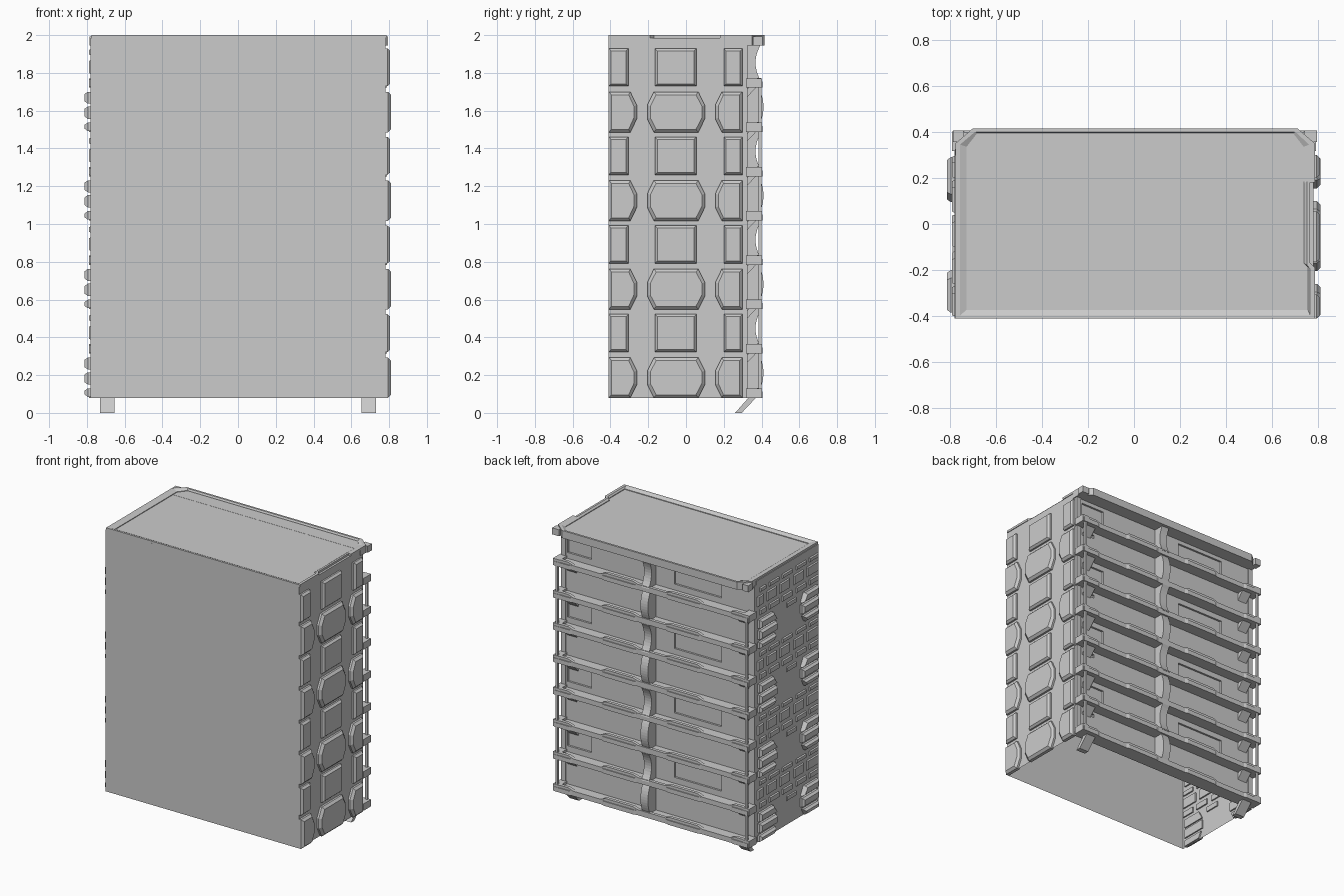
import bpy, bmesh
from mathutils import Vector

if "Cube" in bpy.data.objects:
    bpy.data.objects.remove(bpy.data.objects["Cube"])

FLOOR = 0.2345   # storey height
Z0 = 0.08        # underside of the body


def make(name, verts, faces):
    me = bpy.data.meshes.new(name)
    bm = bmesh.new()
    vs = [bm.verts.new(v) for v in verts]
    for f in faces:
        bm.faces.new([vs[i] for i in f])
    bmesh.ops.recalc_face_normals(bm, faces=bm.faces)
    bm.to_mesh(me)
    bm.free()
    ob = bpy.data.objects.new(name, me)
    bpy.context.collection.objects.link(ob)
    return ob


def loft(name, rings):
    """Closed solid through equal-length rings of points."""
    n = len(rings[0])
    faces = [list(range(n)), [(len(rings) - 1) * n + i for i in range(n)]]
    for r in range(len(rings) - 1):
        for i in range(n):
            j = (i + 1) % n
            faces.append([r * n + i, r * n + j, (r + 1) * n + j, (r + 1) * n + i])
    return make(name, [p for ring in rings for p in ring], faces)


def box(name, x0, x1, y0, y1, z0, z1):
    return loft(name, [[(x0, y0, z), (x1, y0, z), (x1, y1, z), (x0, y1, z)] for z in (z0, z1)])


def prism_x(name, pts, x0, x1):
    return loft(name, [[(x, y, z) for y, z in pts] for x in (x0, x1)])


def prism_z(name, pts, z0, z1):
    return loft(name, [[(x, y, z) for x, y in pts] for z in (z0, z1)])


def panel(name, pts, x_in, x_out, bevel):
    """Side panel: (y, z) outline standing out along x with a sloped rim."""
    ys, zs = [p[0] for p in pts], [p[1] for p in pts]
    cy, cz = (min(ys) + max(ys)) / 2, (min(zs) + max(zs)) / 2
    sy, sz = 1 - 2 * bevel / (max(ys) - min(ys)), 1 - 2 * bevel / (max(zs) - min(zs))
    small = [(cy + (y - cy) * sy, cz + (z - cz) * sz) for y, z in pts]
    xm = x_in + (x_out - x_in) * 0.6
    return loft(name, [[(x_in, *p) for p in pts], [(xm, *p) for p in pts], [(x_out, *p) for p in small]])


def rect(y0, y1, z0, z1):
    return [(y0, z0), (y1, z0), (y1, z1), (y0, z1)]


def bulge(y0, y1, z0, z1, lo, hi, c=0.035):
    """Rectangle whose low and/or high y side bulges out with long chamfers."""
    a, b = z0 + (z1 - z0) * 0.33, z0 + (z1 - z0) * 0.67
    pts = [(y0 + c * lo, z0), (y1 - c * hi, z0)]
    pts += [(y1, a), (y1, b)] if hi else []
    pts += [(y1 - c * hi, z1), (y0 + c * lo, z1)]
    pts += [(y0, b), (y0, a)] if lo else []
    return pts


# main body, hollow and open underneath
body = box("body_shell", -0.78, 0.78, -0.41, 0.30, Z0, 1.985)
bm = bmesh.new()
bm.from_mesh(body.data)
bm.faces.ensure_lookup_table()
bmesh.ops.delete(bm, geom=[f for f in bm.faces if f.calc_center_median().z < Z0 + 0.01], context='FACES')
bm.to_mesh(body.data)
bm.free()

# back cladding with recessed windows on every other storey
cladding = box("back_cladding", -0.77, 0.77, 0.298, 0.318, Z0, 1.96)
for k in range(8):
    z = Z0 + k * FLOOR
    spans = [(0.54, 0.73), (-0.51, -0.13)] if k % 2 else [(0.62, 0.70)]
    for x0, x1 in spans:
        lo, hi = (0.075, 0.195) if k % 2 else (0.19, 0.215)
        cut = box("window_cutter", x0, x1, 0.304, 0.34, z + lo, z + hi)
        cut.hide_render = True
        cut.hide_viewport = True
        m = cladding.modifiers.new("window", 'BOOLEAN')
        m.object, m.operation, m.solver = cut, 'DIFFERENCE', 'EXACT'

# roof slab with its back overhang
roof = [(-0.775, -0.41), (0.785, -0.41), (0.785, 0.35), (0.71, 0.415), (-0.70, 0.415), (-0.775, 0.35)]
prism_z("roof_overhang", [(-0.775, 0.29), (0.785, 0.29)] + roof[2:], 1.945, 1.986)
box("roof_end_cap_right", 0.74, 0.795, 0.355, 0.405, 1.945, 1.992)
box("roof_end_cap_left", -0.785, -0.74, 0.355, 0.405, 1.945, 1.992)

# raised roof rim, sloping inwards
top = roof[:2] + [(0.785, -0.19), (0.765, -0.17), (0.765, 0.18), (0.785, 0.18)] + roof[2:]
mid = [(-0.755, -0.397), (0.765, -0.397), (0.765, -0.195), (0.75, -0.178), (0.75, 0.185), (0.76, 0.185),
       (0.76, 0.345), (0.70, 0.40), (-0.69, 0.40), (-0.755, 0.345)]
inn = [(-0.727, -0.373), (0.755, -0.373), (0.755, -0.187), (0.737, -0.17), (0.737, 0.175), (0.737, 0.185),
       (0.737, 0.335), (0.69, 0.395), (-0.68, 0.395), (-0.727, 0.335)]
rings = [[(x, y, z) for x, y in r] for r, z in ((top, 1.984), (top, 2.0), (mid, 2.0), (inn, 1.99), (inn, 1.984))]
n = len(top)
make("roof_rim", [p for r in rings for p in r],
     [[r * n + i, r * n + (i + 1) % n, ((r + 1) % 5) * n + (i + 1) % n, ((r + 1) % 5) * n + i]
      for r in range(5) for i in range(n)])

# side panels: bulging storeys alternate with square storeys
for k in range(8):
    z = Z0 + k * FLOOR
    if k % 2 == 0:
        shift = k * (0.4685 - FLOOR * 2) / 2
        a, b = z + shift, z + 0.213
        for y0, y1, lo, hi in [(-0.41, -0.26, 0, 1), (-0.205, 0.10, 1, 1), (0.155, 0.30, 1, 0)]:
            panel("right_bulged_panel", bulge(y0, y1, a, b, lo, hi), 0.77, 0.81, 0.016)
        # left side: clusters of three stacked bars, trimmed towards the middle
        for r0, r1, c0, c1 in [(0.005, 0.05, 0.035, 0.012), (0.07, 0.135, 0.0, 0.0), (0.15, 0.213, 0.0, 0.035)]:
            panel("left_front_bar", [(-0.385, z + r0), (-0.20 - c0, z + r0), (-0.20 - c1, z + r1), (-0.385, z + r1)],
                  -0.77, -0.812, 0.012)
            panel("left_back_bar", [(0.095 + c0, z + r0), (0.29, z + r0), (0.29, z + r1), (0.095 + c1, z + r1)],
                  -0.77, -0.812, 0.012)
        for y0, y1 in [(-0.15, -0.04)]:
            panel("left_thin_brick", rect(y0, y1, z + 0.175, z + 0.21), -0.77, -0.788, 0.004)
    else:
        for y0, y1 in [(-0.41, -0.305), (-0.165, 0.055), (0.20, 0.30)]:
            panel("right_square_panel", rect(y0, y1, z + 0.008, z + 0.208), 0.77, 0.806, 0.013)
        # left side: rows of thin bricks
        rows = [(0.005, 0.045), (0.075, 0.145), (0.172, 0.203)]
        for i, (r0, r1) in enumerate(rows):
            off = 0.03 if i == 1 else 0.0
            for y0, y1 in [(-0.40, -0.30), (-0.26, -0.15), (-0.10, 0.01), (0.05, 0.16), (0.20, 0.27)]:
                panel("left_thin_brick", rect(y0 + (off if y0 > -0.4 else 0), min(y1 + off, 0.295), z + r0, z + r1),
                      -0.77, -0.79, 0.004)

# balcony slabs across the back, with a stepped outer fascia
half = [(0.78, 0.405), (0.66, 0.405), (0.62, 0.39), (0.42, 0.39), (0.38, 0.405), (0.14, 0.405), (0.10, 0.392)]
edge = half + [(-x, y) for x, y in reversed(half)]
lip = [(0.785, 0.050), (0.67, 0.050), (0.63, 0.036), (0.41, 0.036), (0.37, 0.052), (0.15, 0.052), (0.11, 0.040)]
lip = lip + [(-x, h) for x, h in reversed(lip)]
for k in range(8):
    z = Z0 + k * FLOOR
    prism_z("balcony_slab", [(-0.78, 0.30), (0.78, 0.30)] + edge, z, z + 0.032)
    outline = [(-0.785, 0.0), (0.785, 0.0)] + lip
    loft("balcony_fascia", [[(x, y, z + h) for x, h in outline] for y in (0.375, 0.398)])
    for s in (-1, 1):
        # end block and diagonal bracket under each slab end
        xs = sorted((s * 0.735, s * 0.79))
        box("balcony_end_block", *xs, 0.318, 0.402, z, z + 0.05)
        xs = sorted((s * 0.655, s * 0.73))
        prism_x("diagonal_bracket", [(0.26, z - 0.08), (0.295, z - 0.08), (0.375, z + 0.005), (0.335, z + 0.005)], *xs)
        # thin corner posts between the slabs
        if k < 7:
            xs = sorted((s * 0.755, s * 0.772))
            box("corner_post", *xs, 0.385, 0.40, z, z + FLOOR)
    # curved divider fin: hollow on square storeys, bowed on the others
    ends, mid_y = (0.40, 0.368) if k % 2 else (0.385, 0.41)
    steps = 10
    curve = [(ends + (mid_y - ends) * (1 - (2 * i / steps - 1) ** 2), z + 0.03 + i / steps * (FLOOR - 0.03))
             for i in range(steps + 1)]
    prism_x("divider_fin", [(0.30, z + FLOOR), (0.30, z + 0.03)] + curve, 0.02, 0.08)
    # short corner piers against the back wall
    for s in (-1, 1):
        xs = sorted((s * 0.745, s * 0.778))
        box("corner_pier", *xs, 0.298, 0.325, z + 0.03, z + FLOOR)
